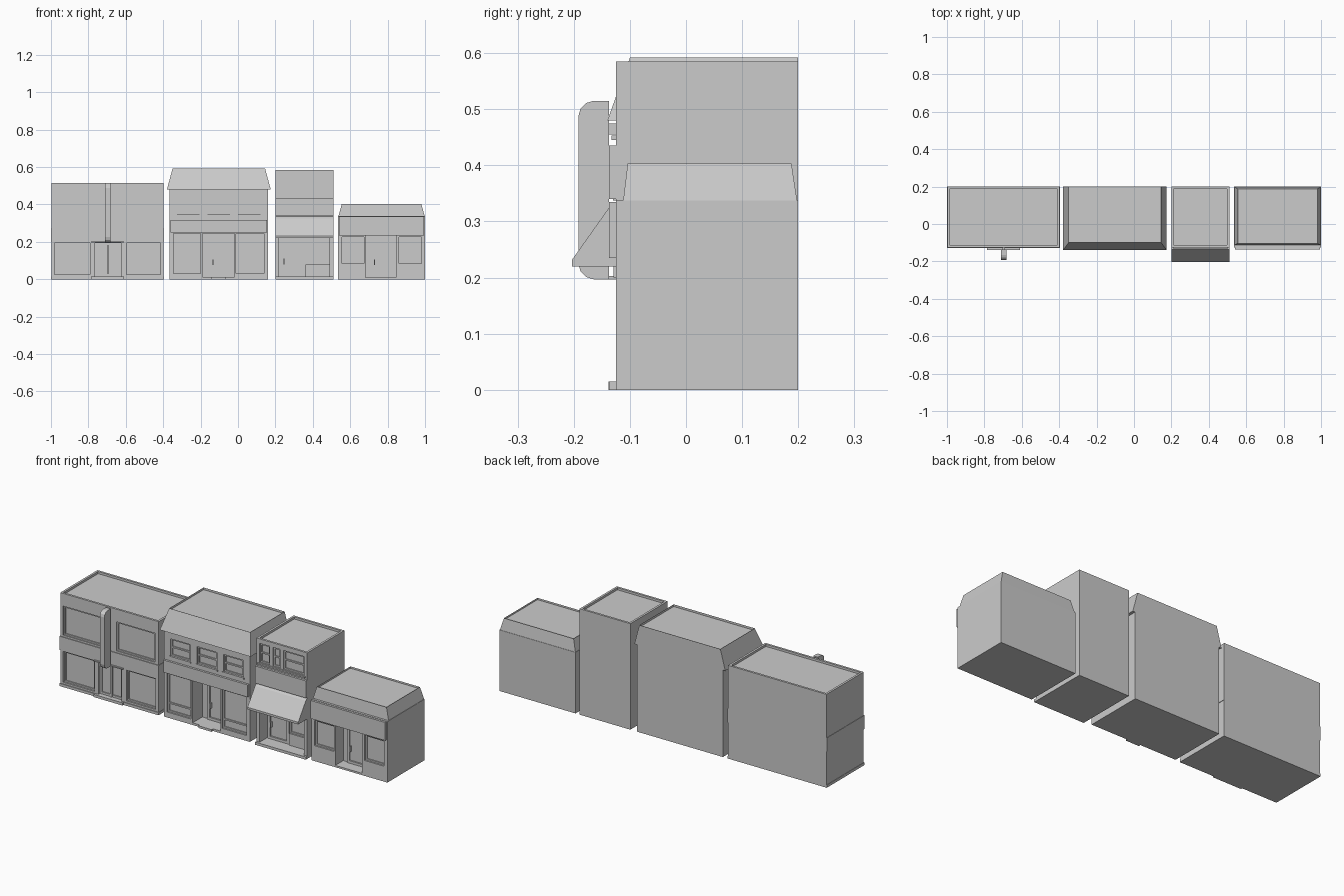
import bpy, bmesh

if "Cube" in bpy.data.objects:
    bpy.data.objects.remove(bpy.data.objects["Cube"])

MAT = bpy.data.materials.new("light grey")
MAT.diffuse_color = (0.6, 0.6, 0.6, 1)
MAT.use_nodes = True
MAT.node_tree.nodes["Principled BSDF"].inputs["Base Color"].default_value = MAT.diffuse_color
FRONT, BACK = -0.125, 0.2


def finish(name, bm):
    bmesh.ops.remove_doubles(bm, verts=bm.verts, dist=1e-5)
    me = bpy.data.meshes.new(name)
    bm.to_mesh(me)
    bm.free()
    me.materials.append(MAT)
    ob = bpy.data.objects.new(name, me)
    bpy.context.collection.objects.link(ob)
    return ob


def quad(bm, *pts):
    return bm.faces.new([bm.verts.new(p) for p in pts])


def frustum(name, bot, top, z0, z1, rim=0, drop=0):
    """Tapered box; bot and top are x0, x1, y0, y1. Optional sunken roof."""
    bm = bmesh.new()
    rings = []
    for (x0, x1, y0, y1), z in ((bot, z0), (top, z1)):
        rings.append([bm.verts.new(p) for p in
                      ((x0, y0, z), (x1, y0, z), (x1, y1, z), (x0, y1, z))])
    b, t = rings
    bm.faces.new(b[::-1])
    roof = bm.faces.new(t)
    for i in range(4):
        j = (i + 1) % 4
        bm.faces.new((b[i], b[j], t[j], t[i]))
    if rim:
        bmesh.ops.inset_region(bm, faces=[roof], thickness=rim)
        inner = bmesh.ops.extrude_face_region(bm, geom=[roof])
        for v in [g for g in inner["geom"] if isinstance(g, bmesh.types.BMVert)]:
            v.co.z -= drop
        if roof.is_valid:
            bm.faces.remove(roof)
    return finish(name, bm)


def box(name, x0, x1, y0, y1, z0, z1):
    return frustum(name, (x0, x1, y0, y1), (x0, x1, y0, y1), z0, z1)


def prism(name, x0, x1, profile):
    """Extrude a (y, z) profile along x."""
    bm = bmesh.new()
    f = bm.faces.new([bm.verts.new((x0, y, z)) for y, z in profile])
    g = bmesh.ops.extrude_face_region(bm, geom=[f])["geom"]
    bmesh.ops.translate(bm, vec=(x1 - x0, 0, 0),
                        verts=[v for v in g if isinstance(v, bmesh.types.BMVert)])
    bmesh.ops.recalc_face_normals(bm, faces=bm.faces)
    return finish(name, bm)


def building(name, x0, x1, top, holes, rim=0.012, drop=0.012):
    """Body with recessed openings (x0, x1, z0, z1, depth) in its front."""
    bm = bmesh.new()
    xs = sorted({x0, x1, *[v for h in holes for v in h[:2]]})
    zs = sorted({0, top, *[v for h in holes for v in h[2:4]]})
    nx, nz = len(xs) - 1, len(zs) - 1

    def depth(i, k):
        x, z = (xs[i] + xs[i + 1]) / 2, (zs[k] + zs[k + 1]) / 2
        for h in holes:
            if h[0] < x < h[1] and h[2] < z < h[3]:
                return FRONT + h[4]
        return FRONT
    for i in range(nx):
        for k in range(nz):
            y, a, b, c, d = depth(i, k), xs[i], xs[i + 1], zs[k], zs[k + 1]
            quad(bm, (a, y, c), (b, y, c), (b, y, d), (a, y, d))
            if i + 1 < nx and abs(depth(i + 1, k) - y) > 1e-6:
                w = depth(i + 1, k)
                p = [(b, y, c), (b, w, c), (b, w, d), (b, y, d)]
                quad(bm, *(p if w > y else p[::-1]))
            if k + 1 < nz and abs(depth(i, k + 1) - y) > 1e-6:
                w = depth(i, k + 1)
                p = [(a, y, d), (b, y, d), (b, w, d), (a, w, d)]
                quad(bm, *(p if w > y else p[::-1]))
    F, B = FRONT, BACK
    quad(bm, (x1, F, 0), (x1, B, 0), (x1, B, top), (x1, F, top))
    quad(bm, (x0, B, 0), (x0, F, 0), (x0, F, top), (x0, B, top))
    quad(bm, (x1, B, 0), (x0, B, 0), (x0, B, top), (x1, B, top))
    quad(bm, (x0, B, 0), (x1, B, 0), (x1, F, 0), (x0, F, 0))
    # parapet and sunken roof
    o = [(x0, F), (x1, F), (x1, B), (x0, B)]
    n = [(x0 + rim, F + rim), (x1 - rim, F + rim), (x1 - rim, B - rim), (x0 + rim, B - rim)]
    for i in range(4):
        j = (i + 1) % 4
        quad(bm, (*o[i], top), (*o[j], top), (*n[j], top), (*n[i], top))
        quad(bm, (*n[i], top), (*n[j], top), (*n[j], top - drop), (*n[i], top - drop))
    quad(bm, *[(*p, top - drop) for p in n])
    return finish(name, bm)


def frame(name, x0, x1, z0, z1, y, w=0.008, t=0.006, bars=()):
    """Window or door frame standing on plane y, with crossbars at heights."""
    for a, b in ((x0, x0 + w), (x1 - w, x1)):
        box(name + "_stile", a, b, y - t, y, z0, z1)
    for z in (z0, z1 - w, *bars):
        box(name + "_rail", x0 + w, x1 - w, y - t, y, z, z + w)


def door(name, x0, x1, z0, z1, y):
    frame(name + "_frame", x0, x1, z0, z1, y, 0.014, 0.008)
    box(name + "_handle", x0 + 0.018, x0 + 0.023, y - 0.014, y, z0 + 0.065, z0 + 0.095)


# Building 1: wide shop with blade sign
up1 = [(-0.98, -0.745, 0.285, 0.445, 0.012), (-0.655, -0.42, 0.285, 0.445, 0.012)]
low1 = [(-0.98, -0.79, 0.025, 0.195, 0.015), (-0.595, -0.415, 0.025, 0.195, 0.015)]
door1 = (-0.765, -0.625, 0.015, 0.195, 0.02)
building("wide_shop", -0.998, -0.397, 0.515, up1 + low1 + [door1])
for h in up1 + low1:
    frame("wide_shop_window", *h[:4], FRONT + h[4])
frame("wide_shop_door", *door1[:4], FRONT + door1[4], 0.012)
box("wide_shop_door_post", -0.7, -0.69, FRONT + 0.01, FRONT + 0.02, 0.015, 0.195)
box("wide_shop_band", -1, -0.395, -0.129, BACK, 0.2, 0.275)
box("wide_shop_base", -1, -0.395, -0.129, BACK, 0, 0.015)
box("wide_shop_step", -0.785, -0.61, -0.138, FRONT, 0, 0.015)
box("wide_shop_canopy", -0.785, -0.61, -0.138, FRONT, 0.197, 0.203)
blade = [(-0.137, 0.197), (-0.137, 0.515), (-0.165, 0.515), (-0.178, 0.511), (-0.188, 0.501),
         (-0.192, 0.487), (-0.192, 0.225), (-0.188, 0.211), (-0.178, 0.201), (-0.165, 0.197)]
prism("blade_sign", -0.71, -0.682, blade)
for z in (0.235, 0.455):
    box("sign_bracket", -0.702, -0.69, -0.14, FRONT, z, z + 0.02)

# Building 2: tall shop with sloped eaves
up2 = [(a, a + 0.12, 0.345, 0.44, 0.012) for a in (-0.325, -0.162, 0.0)]
low2 = [(-0.345, -0.2, 0.03, 0.245, 0.015), (-0.01, 0.14, 0.03, 0.245, 0.015)]
building("mansard_shop", -0.365, 0.16, 0.49, up2 + low2 + [(-0.19, -0.02, 0.012, 0.245, 0.085)])
for h in up2:
    frame("mansard_shop_window", *h[:4], FRONT + h[4], bars=(0.39,))
    box("mansard_shop_sill", h[0] - 0.006, h[1] + 0.006, -0.13, FRONT, 0.337, 0.345)
for h in low2:
    frame("mansard_shop_display", *h[:4], FRONT + h[4], bars=(0.075,))
door("mansard_shop_door", -0.155, -0.055, 0.012, 0.235, FRONT + 0.085)
box("mansard_shop_step", -0.145, -0.065, -0.137, FRONT, 0, 0.012)
box("mansard_shop_sign_band", -0.36, 0.155, -0.137, FRONT, 0.25, 0.318)
frustum("mansard_roof", (-0.38, 0.175, -0.14, BACK), (-0.35, 0.145, -0.1, BACK),
        0.48, 0.592, 0.014, 0.012)

# Building 3: narrow shop with awning
up3 = [(0.22, 0.28, 0.455, 0.56, 0.012), (0.3, 0.345, 0.455, 0.56, 0.012),
       (0.365, 0.49, 0.455, 0.56, 0.012)]
building("narrow_shop", 0.2, 0.51, 0.585, up3 + [(0.22, 0.49, 0.015, 0.225, 0.07)])
for h in up3:
    frame("narrow_shop_window", *h[:4], FRONT + h[4], bars=(0.505,))
box("narrow_shop_sill", 0.21, 0.5, -0.133, FRONT, 0.445, 0.453)
box("narrow_shop_sign_band", 0.2, 0.51, -0.137, FRONT, 0.34, 0.435)
prism("awning", 0.2, 0.51, [(-0.125, 0.335), (-0.137, 0.325), (-0.203, 0.232),
                           (-0.203, 0.22), (-0.125, 0.22)])
box("narrow_shop_step", 0.2, 0.51, -0.137, FRONT, 0, 0.015)
door("narrow_shop_door", 0.225, 0.355, 0.015, 0.22, FRONT + 0.07)
box("narrow_shop_bulkhead", 0.36, 0.49, FRONT + 0.055, FRONT + 0.07, 0.015, 0.08)
frame("narrow_shop_display", 0.36, 0.49, 0.08, 0.22, FRONT + 0.07)

# Building 4: low shop with hipped roof
low4 = [(0.555, 0.675, 0.085, 0.225, 0.015), (0.86, 0.98, 0.085, 0.225, 0.015)]
building("low_shop", 0.535, 1, 0.337, low4 + [(0.682, 0.845, 0.01, 0.235, 0.07)], drop=0.001)
for h in low4:
    frame("low_shop_display", *h[:4], FRONT + h[4])
door("low_shop_door", 0.71, 0.815, 0.01, 0.225, FRONT + 0.07)
box("low_shop_sign_band", 0.54, 0.995, -0.137, FRONT, 0.235, 0.335)
frustum("hipped_roof", (0.537, 0.998, -0.112, 0.198), (0.555, 0.98, -0.104, 0.188),
        0.337, 0.403, 0.012, 0.01)
